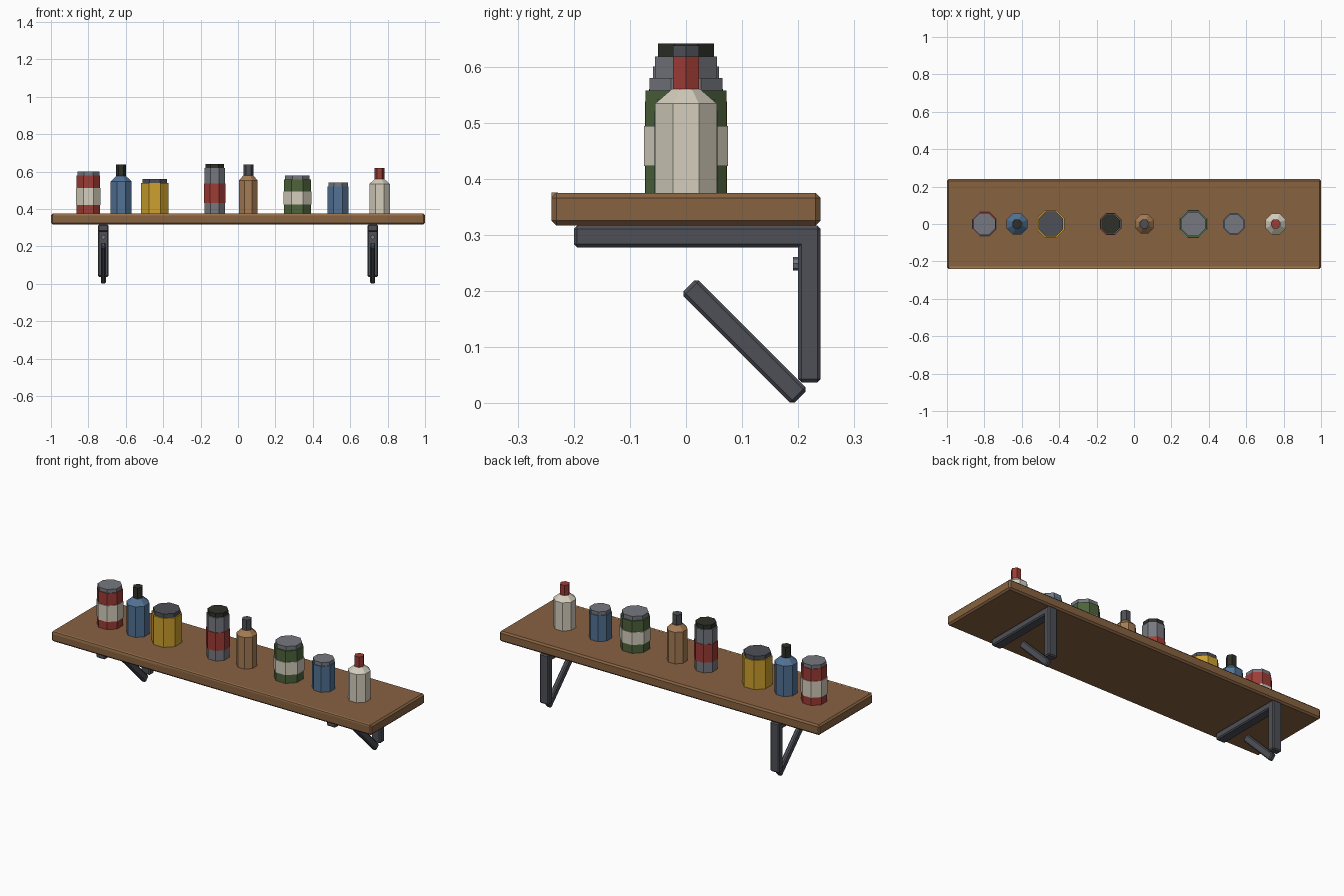
import bpy, bmesh, math
from mathutils import Matrix

if "Cube" in bpy.data.objects:
    bpy.data.objects.remove(bpy.data.objects["Cube"])


def make_mat(name, rgb):
    def lin(c):
        c /= 255
        return c / 12.92 if c <= 0.04045 else ((c + 0.055) / 1.055) ** 2.4
    m = bpy.data.materials.new(name)
    m.diffuse_color = (*[lin(c) for c in rgb], 1)
    m.use_nodes = True
    m.node_tree.nodes["Principled BSDF"].inputs["Base Color"].default_value = m.diffuse_color
    return m


M = {n: make_mat(n, c) for n, c in {
    "wood brown": (135, 98, 65), "tan": (166, 124, 84), "dark metal": (78, 80, 87),
    "grey metal": (118, 121, 128), "red": (158, 60, 54), "cream": (213, 206, 190),
    "blue": (82, 114, 148), "yellow": (205, 160, 46), "green": (78, 99, 60),
    "black": (46, 48, 40)}.items()}

TOP = 0.375  # shelf surface height


def finish(bm, name, mat):
    me = bpy.data.meshes.new(name)
    bmesh.ops.recalc_face_normals(bm, faces=bm.faces)
    bm.to_mesh(me)
    bm.free()
    me.materials.append(M[mat])
    ob = bpy.data.objects.new(name, me)
    bpy.context.collection.objects.link(ob)
    return ob


def box(name, centre, size, mat, bevel=0.0, tilt=0.0):
    bm = bmesh.new()
    bmesh.ops.create_cube(bm, size=1)
    bmesh.ops.scale(bm, vec=size, verts=bm.verts)
    if bevel:
        bmesh.ops.bevel(bm, geom=bm.edges[:], offset=bevel, segments=1,
                        affect='EDGES', profile=0.5)
    bm.transform(Matrix.Translation(centre) @ Matrix.Rotation(tilt, 4, 'X'))
    return finish(bm, name, mat)


def lathe(name, x, profile, mat, sides=8):
    """Faceted solid from (half width, z) rings; half width is measured to the flats."""
    bm = bmesh.new()
    off = math.pi / sides if sides == 8 else 0
    rings = []
    for w, z in profile:
        r = w / math.cos(math.pi / sides)
        rings.append([bm.verts.new((x + r * math.cos(off + i * math.tau / sides),
                                    r * math.sin(off + i * math.tau / sides), z))
                      for i in range(sides)])
    for a, b in zip(rings, rings[1:]):
        for i in range(sides):
            j = (i + 1) % sides
            bm.faces.new((a[i], a[j], b[j], b[i]))
    bm.faces.new(rings[0])
    bm.faces.new(rings[-1])
    return finish(bm, name, mat)


def jar(name, x, w, z_body, z_lid, lid_w, mat, lid_mat, label=None):
    lathe(name + "_body", x, [(w, TOP), (w, z_body)], mat)
    lathe(name + "_lid", x, [(lid_w, z_body), (lid_w, z_lid)], lid_mat)
    if label:
        lo, hi, label_mat = label
        lathe(name + "_label", x, [(w + 0.003, lo), (w + 0.003, hi)], label_mat)


def bottle(name, x, w, z_body, z_neck, z_cap, mat, cap_mat):
    lathe(name + "_body", x, [(w, TOP), (w, z_body), (0.025, z_neck)], mat)
    lathe(name + "_cap", x, [(0.023, z_neck), (0.023, z_cap)], cap_mat, sides=6)


# Shelf board with a thin trim along the front top edge
box("shelf_board", (0, 0, 0.346), (2.0, 0.48, 0.058), "wood brown", 0.009)
box("front_trim", (0, -0.234, 0.368), (1.98, 0.012, 0.0145), "tan")

# Brackets: top arm, wall arm, diagonal brace and screw
for side, x in (("left", -0.72), ("right", 0.72)):
    box(side + "_bracket_top_arm", (x, 0.02, 0.2975), (0.056, 0.44, 0.039), "dark metal", 0.006)
    box(side + "_bracket_wall_arm", (x, 0.22, 0.167), (0.056, 0.04, 0.26), "dark metal", 0.006)
    box(side + "_bracket_brace", (x, 0.104, 0.11), (0.026, 0.28, 0.039), "dark metal", 0.006,
        -math.pi / 4)
    bm = bmesh.new()
    bmesh.ops.create_cone(bm, cap_ends=True, segments=8, radius1=0.012, radius2=0.012, depth=0.014)
    bm.transform(Matrix.Translation((x, 0.198, 0.249)) @ Matrix.Rotation(math.pi / 2, 4, 'X'))
    finish(bm, side + "_bracket_screw", "grey metal")

# Cans and jars
jar("red_can", -0.80, 0.063, 0.58, 0.60, 0.059, "red", "grey metal", (0.42, 0.511, "cream"))
jar("yellow_jar", -0.445, 0.073, 0.538, 0.56, 0.066, "yellow", "dark metal")
jar("grey_can", -0.125, 0.055, 0.618, 0.641, 0.050, "grey metal", "black", (0.433, 0.535, "red"))
jar("green_can", 0.317, 0.072, 0.557, 0.58, 0.065, "green", "grey metal", (0.423, 0.494, "cream"))
jar("blue_jar", 0.535, 0.056, 0.521, 0.541, 0.052, "blue", "grey metal")

# Bottles
bottle("blue_bottle", -0.625, 0.056, 0.547, 0.577, 0.638, "blue", "black")
bottle("tan_bottle", 0.055, 0.050, 0.553, 0.58, 0.638, "tan", "dark metal")
bottle("cream_bottle", 0.757, 0.055, 0.534, 0.56, 0.618, "cream", "red")
